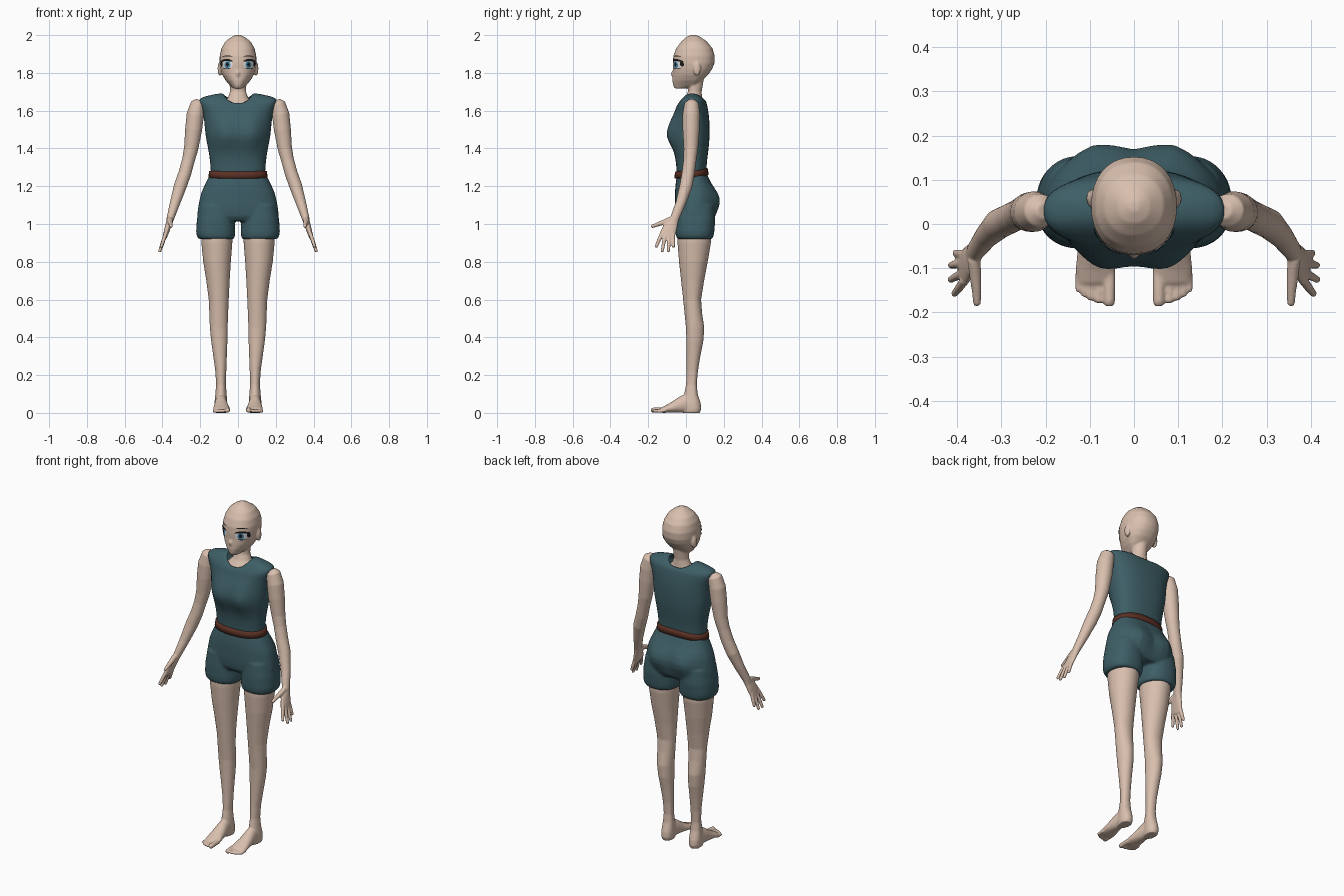
import bpy, bmesh, math
from mathutils import Vector, Matrix

def material(name, rgb):
    m = bpy.data.materials.new(name)
    m.diffuse_color = (*rgb, 1)
    return m

SKIN = material("skin", (0.69, 0.52, 0.42))
TEAL = material("teal cloth", (0.047, 0.112, 0.132))
BROWN = material("brown leather", (0.105, 0.03, 0.018))
BLACK = material("black lashes", (0.01, 0.008, 0.008))
WHITE = material("eye white", (0.8, 0.8, 0.8))
BLUE = material("iris blue", (0.08, 0.28, 0.45))
N = 32

def skin_rings(bm, rings, cap=True):
    """Bridge lists of points into a tube."""
    vs = [[bm.verts.new(p) for p in r] for r in rings]
    n = len(vs[0])
    for a, b in zip(vs, vs[1:]):
        for i in range(n):
            j = (i + 1) % n
            bm.faces.new((a[i], a[j], b[j], b[i]))
    if cap:
        bm.faces.new(vs[0][::-1])
        bm.faces.new(vs[-1])

def loft(bm, rows, cy, power=2.0, cx=None, bump=None, cap=True):
    """Rows: z, half width, front y, back y, [front z, back z, centre x]."""
    rings = []
    for z, rx, yf, yb, *more in rows:
        zf, zb = more[:2] if len(more) >= 2 else (z, z)
        x0 = more[0] if len(more) == 1 else 0
        ring = []
        for i in range(N):
            a = 2 * math.pi * i / N
            c, s = math.cos(a), math.sin(a)
            sx = math.copysign(abs(c) ** (2 / power), c)
            sy = math.copysign(abs(s) ** (2 / power), s)
            mid = cy if yf < cy < yb else (yf + yb) / 2
            x = x0 + rx * sx
            y = mid + sy * ((mid - yf) if s < 0 else (yb - mid))
            h = z + ((zf if s < 0 else zb) - z) * s * s
            if bump:
                y += bump(x, h, s)
            ring.append((x, y, h))
        rings.append(ring)
    skin_rings(bm, rings, cap)

def tube(bm, pts, n=16):
    """Points: x, y, z, thickness, [width along y, or x if the tube runs along y]."""
    P = [Vector(p[:3]) for p in pts]
    R = [(p[3], p[-1]) for p in pts]
    d = (P[-1] - P[-2]).normalized()
    P.append(P[-1] + d * R[-1][0] * 0.6)           # rounded tip
    R.append((R[-1][0] * 0.6, R[-1][1] * 0.7))
    rings = []
    for i, p in enumerate(P):
        t = (P[min(i + 1, len(P) - 1)] - P[max(i - 1, 0)]).normalized()
        ref = Vector((1, 0, 0)) if abs(t.y) > 0.75 else Vector((0, 1, 0))
        v = (ref - t * ref.dot(t)).normalized()
        u = v.cross(t)
        rings.append([p + u * R[i][0] * math.cos(a) + v * R[i][1] * math.sin(a)
                      for a in (2 * math.pi * k / n for k in range(n))])
    skin_rings(bm, rings)

def ball(bm, centre, radii):
    m = Matrix.Translation(centre) @ Matrix.Diagonal((*radii, 1))
    bmesh.ops.create_uvsphere(bm, u_segments=16, v_segments=10, radius=1, matrix=m)

def finish(bm, name, mat, voxel=0, smooth=4, subsurf=0, mirror=False):
    bmesh.ops.recalc_face_normals(bm, faces=bm.faces)
    me = bpy.data.meshes.new(name)
    bm.to_mesh(me)
    bm.free()
    me.materials.append(mat)
    for p in me.polygons:
        p.use_smooth = True
    ob = bpy.data.objects.new(name, me)
    bpy.context.collection.objects.link(ob)
    if voxel:
        r = ob.modifiers.new("blend", 'REMESH')
        r.mode, r.voxel_size, r.use_smooth_shade = 'VOXEL', voxel, True
        s = ob.modifiers.new("soften", 'SMOOTH')
        s.factor, s.iterations = 0.5, smooth
    if subsurf:
        ob.modifiers.new("round", 'SUBSURF').levels = subsurf
        ob.modifiers["round"].render_levels = subsurf
    if mirror:
        ob.modifiers.new("mirror", 'MIRROR')
    return ob

def pair_bump(amp, x0, z0, sx, sz, side):
    """Two soft swellings on the front (side -1) or back (side 1)."""
    def f(x, z, s):
        if s * side <= 0:
            return 0
        g = sum(math.exp(-((x - q) / sx) ** 2 / 2) for q in (x0, -x0))
        return side * amp * g * math.exp(-((z - z0) / sz) ** 2 / 2) * min(1, abs(s) * 2)
    return f

# head with neck, nose and ears
bm = bmesh.new()
loft(bm, [(1.718, .022, -.06, .0), (1.735, .044, -.069, .05), (1.76, .066, -.072, .085),
          (1.79, .084, -.071, .117), (1.82, .093, -.069, .138), (1.85, .097, -.07, .15),
          (1.89, .097, -.067, .152), (1.93, .088, -.052, .14), (1.965, .068, -.026, .112),
          (1.99, .036, .002, .077), (2.001, .012, .028, .052)], .04, 2.2)
loft(bm, [(1.58, .10, -.03, .09), (1.635, .085, -.03, .088), (1.665, .055, -.005, .085),
          (1.70, .043, .010, .083), (1.80, .045, .015, .10)], .04)
ball(bm, (0, -.07, 1.795), (.009, .010, .016))
for s in (-1, 1):
    ball(bm, (s * .096, .058, 1.822), (.012, .020, .038))
head = finish(bm, "head", SKIN, voxel=.005, smooth=4)

# eyes and brows: thin discs pressed onto the face
def face_disc(name, mat, x, z, rx, rz, lift, bend=0):
    bm = bmesh.new()
    rings = []
    for k in (1, .75, .5, .25, .02):
        rings.append([(x + k * rx * math.cos(a), -.2,
                       z + k * rz * math.sin(a) - bend * (k * math.cos(a)) ** 2)
                      for a in (2 * math.pi * i / 24 for i in range(24))])
    skin_rings(bm, rings, cap=False)
    bm.normal_update()
    ob = finish(bm, name, mat, mirror=True)
    w = ob.modifiers.new("press", 'SHRINKWRAP')
    w.target, w.wrap_method, w.wrap_mode = head, 'PROJECT', 'ABOVE_SURFACE'
    w.use_project_y, w.offset = True, lift

face_disc("eye_white", WHITE, .056, 1.844, .027, .021, .0015)
face_disc("iris", BLUE, .054, 1.843, .015, .020, .0025)
face_disc("pupil", BLACK, .054, 1.845, .007, .011, .0035)
face_disc("upper_lash", BLACK, .057, 1.868, .031, .006, .0045, .008)
face_disc("outer_lash", BLACK, .083, 1.848, .005, .014, .004)
face_disc("lower_lash", BLACK, .058, 1.822, .020, .002, .003, -.004)
face_disc("eyebrow", BLACK, .055, 1.890, .026, .0025, .002, .005)

# sleeveless top
bm = bmesh.new()
loft(bm, [(1.25, .143, -.048, .106), (1.32, .147, -.052, .110), (1.36, .152, -.056, .115),
          (1.40, .159, -.060, .120), (1.44, .167, -.065, .124), (1.48, .174, -.069, .125),
          (1.54, .178, -.066, .125), (1.60, .188, -.060, .120, 1.58, 1.59),
          (1.65, .210, -.054, .112, 1.605, 1.63), (1.668, .203, -.050, .108, 1.62, 1.645),
          (1.680, .160, -.045, .103, 1.632, 1.655), (1.695, .085, -.036, .094, 1.642, 1.662),
          (1.688, .078, -.030, .088, 1.635, 1.655)],
     .03, 2.4, bump=pair_bump(.046, .07, 1.48, .045, .055, -1), cap=False)
finish(bm, "sleeveless_top", TEAL, subsurf=1)

# belt
bm = bmesh.new()
loft(bm, [(z, r, -.05 - r + .145, .108 + r - .145, z - .004, z + .014)
          for z, r in ((1.244, .148), (1.246, .157), (1.280, .153), (1.282, .145))], .03, 2.3)
finish(bm, "belt", BROWN)

# shorts: hips blended with two legs
bm = bmesh.new()
loft(bm, [(1.275, .143, -.046, .106), (1.22, .170, -.054, .128), (1.19, .184, -.057, .140),
          (1.16, .196, -.058, .148), (1.13, .203, -.058, .153), (1.10, .209, -.058, .155),
          (1.07, .214, -.056, .154), (1.04, .215, -.052, .150), (1.015, .200, -.035, .135)],
     .04, 2.4, bump=pair_bump(.034, .085, 1.13, .05, .05, 1))
for s in (-1, 1):
    loft(bm, [(1.10, .092, -.050, .150, s * .112), (1.02, .101, -.056, .155, s * .117),
              (.96, .104, -.056, .150, s * .118), (.935, .101, -.053, .146, s * .117),
              (.920, .092, -.044, .137, s * .115)], .045, 2.3)
finish(bm, "shorts", TEAL, voxel=.007, smooth=5)

# leg with foot and toes
bm = bmesh.new()
loft(bm, [(.99, .084, -.045, .135, .112), (.90, .082, -.045, .132, .112),
          (.80, .073, -.037, .115, .111), (.70, .062, -.026, .096, .106),
          (.60, .053, -.015, .080, .102), (.53, .050, -.008, .085, .102),
          (.45, .047, .000, .097, .102), (.38, .043, .002, .092, .099),
          (.30, .036, .003, .076, .095), (.22, .029, .003, .063, .091),
          (.15, .026, .000, .057, .090), (.10, .030, -.010, .062, .090),
          (.05, .034, -.020, .078, .091), (.02, .034, -.020, .081, .091),
          (.0, .030, -.015, .073, .091)], .04)
tube(bm, [(.091, .03, .055, .055, .028), (.090, -.02, .045, .045, .034),
          (.089, -.06, .032, .032, .039), (.087, -.10, .021, .021, .045),
          (.086, -.13, .014, .014, .043)], 24)
for x, tip, r in ((.056, -.178, .014), (.080, -.174, .010), (.097, -.168, .0095),
                  (.112, -.160, .009), (.125, -.149, .0085)):
    tube(bm, [(x, -.11, r + .003, r), (x, (tip - .11) / 2, r + .002, r), (x, tip, r, r * .95)])
finish(bm, "leg", SKIN, voxel=.0045, smooth=4, mirror=True)

# arm with palm, fingers and thumb
bm = bmesh.new()
tube(bm, [(.203, .03, 1.655, .018), (.212, .03, 1.638, .038), (.226, .028, 1.58, .046),
          (.235, .027, 1.50, .045), (.248, .026, 1.40, .038), (.262, .021, 1.34, .034),
          (.281, .012, 1.27, .034), (.306, 0, 1.20, .034), (.334, -.028, 1.11, .027),
          (.358, -.060, 1.03, .020, .024), (.366, -.072, 1.0, .016, .028)], 24)
tube(bm, [(.360, -.063, 1.02, .017, .024), (.371, -.082, .985, .016, .037),
          (.383, -.098, .945, .013, .042), (.387, -.101, .93, .011, .038)], 20)
for y, tip in ((-.128, (.406, -.158, .880)), (-.109, (.415, -.126, .855)),
               (-.088, (.414, -.093, .855)), (-.069, (.404, -.066, .880))):
    base = Vector((.383, y, .95))
    end = Vector(tip)
    tube(bm, [(*base, .0105), (*base.lerp(end, .5), .0100), (*end, .0080)], 12)
tube(bm, [(.362, -.080, 1.025, .015), (.359, -.115, 1.010, .014),
          (.356, -.150, .998, .011), (.355, -.180, .987, .009)], 12)
finish(bm, "arm", SKIN, voxel=.004, smooth=3, mirror=True)
